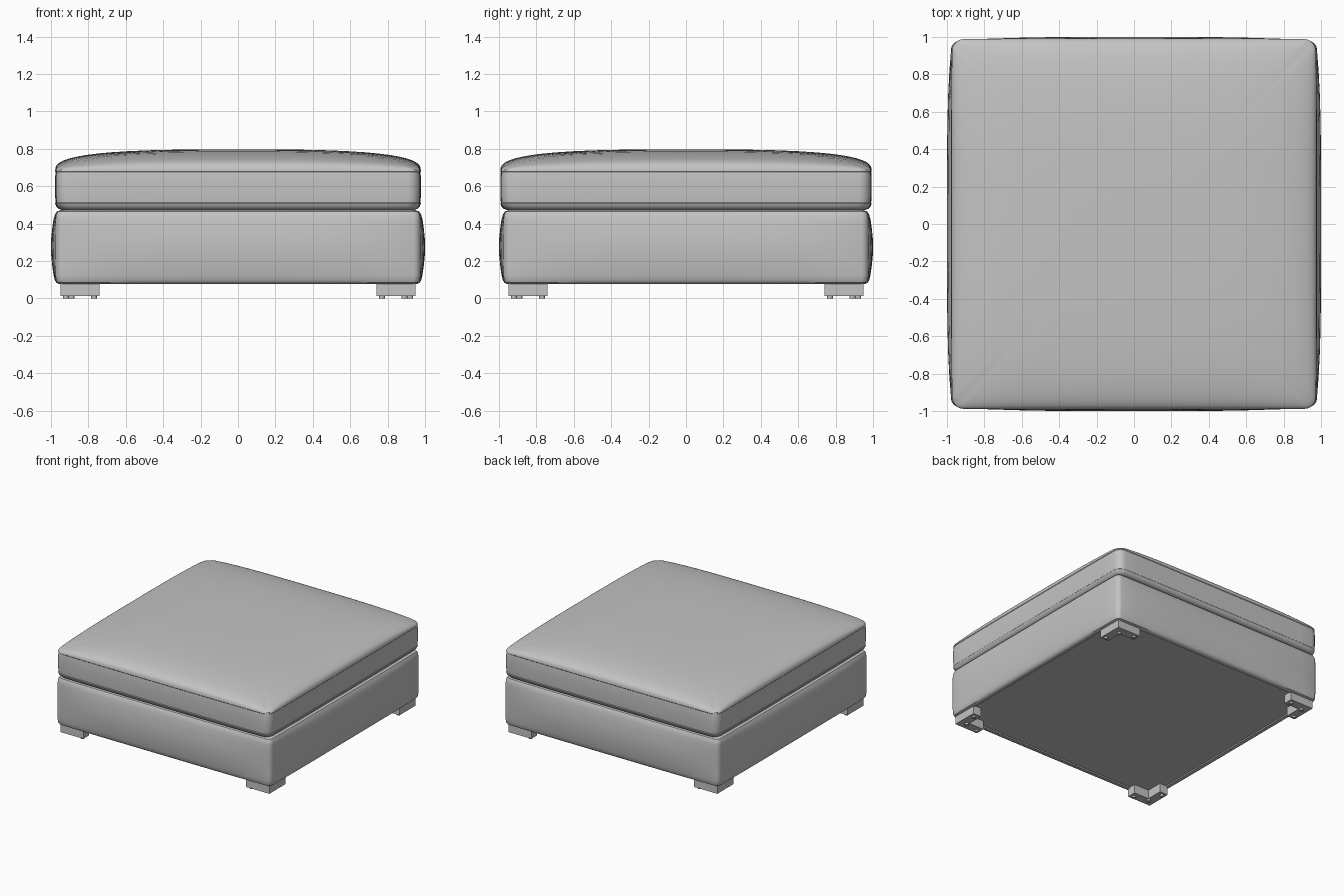
import bpy, bmesh
from math import cos, sin, pi, radians
from mathutils import Vector

cube = bpy.data.objects.get("Cube")
if cube:
    bpy.data.objects.remove(cube)

fabric = bpy.data.materials.new("grey_fabric")
fabric.use_nodes = True
fabric.diffuse_color = (0.55, 0.55, 0.55, 1)
fabric.node_tree.nodes["Principled BSDF"].inputs["Base Color"].default_value = (0.55, 0.55, 0.55, 1)


def outline(hx, hy, r, side=16, arc=5):
    """Rounded rectangle, counter-clockwise, with subdivided sides."""
    pts = []
    for k, (sx, sy) in enumerate([(1, 1), (-1, 1), (-1, -1), (1, -1)]):
        c = Vector((sx * (hx - r), sy * (hy - r)))
        for i in range(arc + 1):
            a = pi / 2 * (k + i / arc)
            pts.append(c + r * Vector((cos(a), sin(a))))
        # straight run towards the next corner
        nx, ny = [(-1, 1), (-1, -1), (1, -1), (1, 1)][k]
        a = pi / 2 * (k + 1)
        end = Vector((nx * (hx - r), ny * (hy - r))) + r * Vector((cos(a), sin(a)))
        start = pts[-1]
        pts += [start.lerp(end, i / side) for i in range(1, side)]
    return pts


def finish(name, bm, angle=35):
    bmesh.ops.recalc_face_normals(bm, faces=bm.faces)
    mesh = bpy.data.meshes.new(name)
    bm.to_mesh(mesh)
    bm.free()
    mesh.materials.append(fabric)
    obj = bpy.data.objects.new(name, mesh)
    bpy.context.collection.objects.link(obj)
    bpy.ops.object.select_all(action='DESELECT')
    obj.select_set(True)
    bpy.context.view_layer.objects.active = obj
    bpy.ops.object.shade_smooth_by_angle(angle=radians(angle))
    return obj


def loft(name, rings):
    """Skin a stack of equal-length point rings and cap both ends."""
    bm = bmesh.new()
    loops = [[bm.verts.new(p) for p in ring] for ring in rings]
    n = len(loops[0])
    for a, b in zip(loops, loops[1:]):
        for i in range(n):
            j = (i + 1) % n
            bm.faces.new((a[i], a[j], b[j], b[i]))
    bm.faces.new(loops[0][::-1])
    bm.faces.new(loops[-1])
    return finish(name, bm)


def bulged_ring(hx, hy, r, z, bulge):
    """Ring whose four sides swell outwards between the corners."""
    ring = []
    for p in outline(hx, hy, r):
        u, v = p.x / hx, p.y / hy
        ring.append((p.x + u**5 * bulge * (1 - v**4),
                     p.y + v**5 * bulge * (1 - u**4), z))
    return ring


# Upholstered base: recessed underside, swollen sides, rolled top edge
rings = [bulged_ring(0.93, 0.93, 0.04, 0.086, 0),
         bulged_ring(0.935, 0.935, 0.04, 0.078, 0)]
low, high = 0.078, 0.472
for t, inset in [(0, 0.02), (0.015, 0.008), (0.05, 0.002), (0.12, 0), (0.25, 0),
                 (0.38, 0), (0.5, 0), (0.62, 0), (0.75, 0), (0.87, 0),
                 (0.94, 0.003), (0.98, 0.01), (1, 0.028)]:
    h = 0.974 - inset
    rings.append(bulged_ring(h, h, 0.035, low + t * (high - low), 0.004 + 0.022 * sin(pi * t)))
rings.append(bulged_ring(0.9, 0.9, 0.035, high + 0.002, 0))
loft("base", rings)

# Seat cushion: tucked lower edge, boxed sides, domed top falling to the corners
CX, CY, SEAM, DOME = 0.972, 0.987, 0.68, 0.117
rings = []
for z, inset in [(0.474, 0.07), (0.474, 0.035), (0.480, 0.017), (0.492, 0.006),
                 (0.508, 0), (0.512, 0.003), (0.55, 0), (0.6, 0), (0.65, 0), (0.676, 0.003)]:
    rings.append(bulged_ring(CX - inset, CY - inset, 0.06, z, 0.006))
for s in [1, 0.998, 0.992, 0.983, 0.97, 0.95, 0.92, 0.88, 0.83, 0.77, 0.7,
          0.6, 0.48, 0.35, 0.2, 0.06]:
    ring = []
    for x, y, _ in bulged_ring(CX * s, CY * s, 0.06 * s, 0, 0.006 * s):
        corner = min(abs(x) / CX, abs(y) / CY, 1)
        z = SEAM + DOME * ((1 - s**3) * (1 - corner**3)) ** 0.35
        ring.append((x, y, z))
    rings.append(ring)
loft("seat_cushion", rings)

# L-shaped corner legs with small floor glides
OUT, END, WALL = 0.95, 0.74, 0.075
IN = OUT - WALL
profile = [(OUT, OUT), (END, OUT), (END, IN), (IN, IN), (IN, END), (OUT, END)]
for side, sx in (("left", 1), ("right", -1)):
    for depth, sy in (("front", -1), ("back", 1)):
        bm = bmesh.new()
        foot = bm.faces.new([bm.verts.new((x * sx, y * sy, 0.014)) for x, y in profile])
        top = bmesh.ops.extrude_face_region(bm, geom=[foot])["geom"]
        bmesh.ops.translate(bm, vec=(0, 0, 0.08),
                            verts=[g for g in top if isinstance(g, bmesh.types.BMVert)])
        finish(f"{depth}_{side}_leg", bm)

        bm = bmesh.new()
        for x, y in [(0.77, 0.92), (0.92, 0.77), (0.89, 0.89)]:
            part = bmesh.ops.create_cone(bm, cap_ends=True, segments=16,
                                         radius1=0.015, radius2=0.015, depth=0.018)
            bmesh.ops.translate(bm, vec=(x * sx, y * sy, 0.009), verts=part["verts"])
        finish(f"{depth}_{side}_glides", bm)
